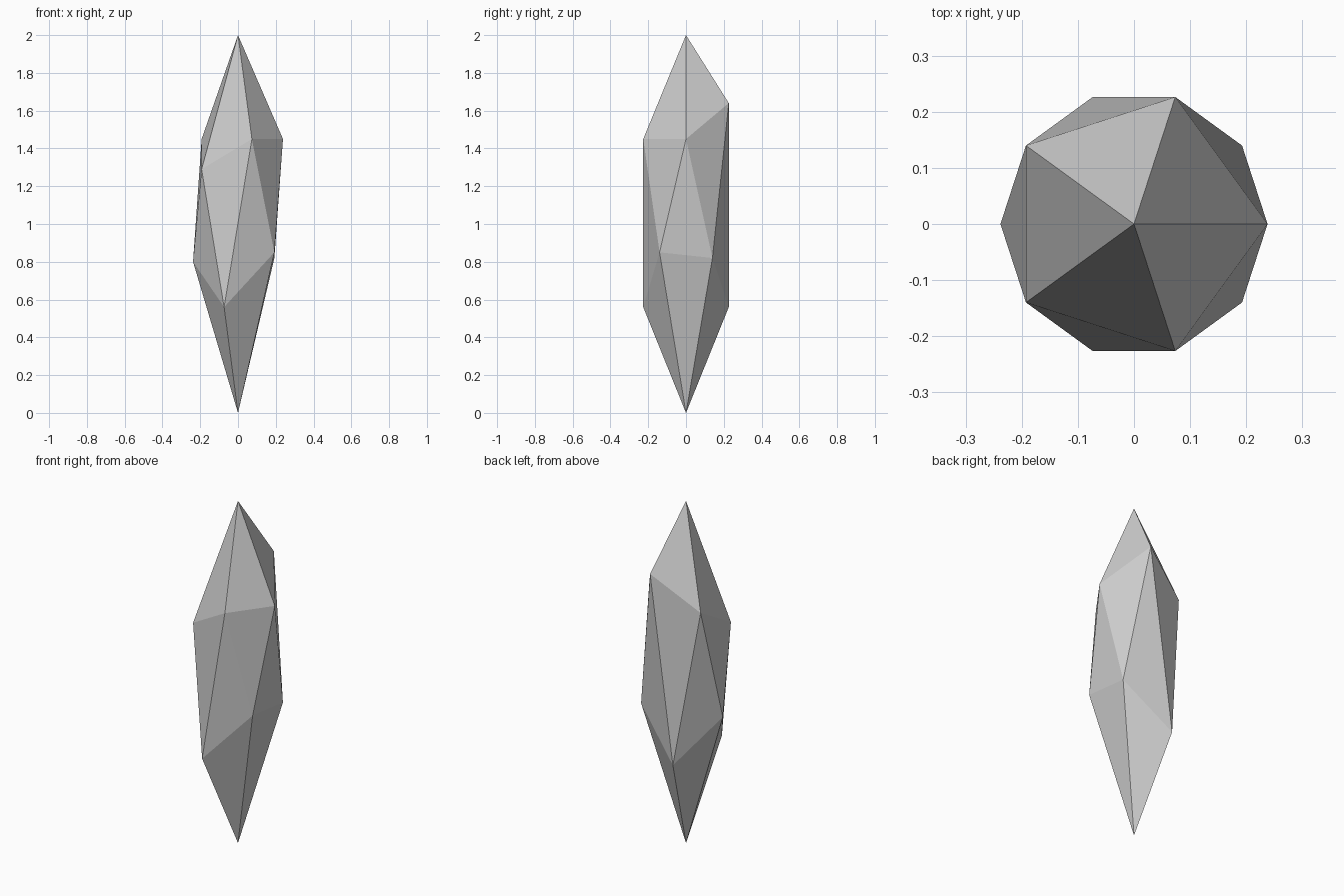
import bpy, bmesh
from math import radians, cos, sin

if "Cube" in bpy.data.objects:
    bpy.data.objects.remove(bpy.data.objects["Cube"])

RADIUS = 0.238
upper_heights = [1.45, 1.64, 1.45, 1.29, 1.45]   # angles 0, 72, 144, ...
lower_heights = [0.82, 0.56, 0.80, 0.56, 0.85]   # angles 36, 108, 180, ...

bm = bmesh.new()


def ring(heights, start):
    """Five points around the axis at individual heights."""
    return [bm.verts.new((RADIUS * cos(radians(start + 72 * i)),
                          RADIUS * sin(radians(start + 72 * i)), z))
            for i, z in enumerate(heights)]


# Pointed ends and two staggered rings
top = bm.verts.new((0, 0, 2))
bottom = bm.verts.new((0, 0, 0))
upper = ring(upper_heights, 0)
lower = ring(lower_heights, 36)

# Facets: top cap, zigzag waist, bottom cap
for i in range(5):
    j = (i + 1) % 5
    bm.faces.new((top, upper[i], upper[j]))
    bm.faces.new((upper[i], lower[i], upper[j]))
    bm.faces.new((lower[i], lower[j], upper[j]))
    bm.faces.new((bottom, lower[j], lower[i]))
bmesh.ops.recalc_face_normals(bm, faces=bm.faces[:])

mesh = bpy.data.meshes.new("crystal_shard")
bm.to_mesh(mesh)
bm.free()
bpy.context.collection.objects.link(bpy.data.objects.new("crystal_shard", mesh))
